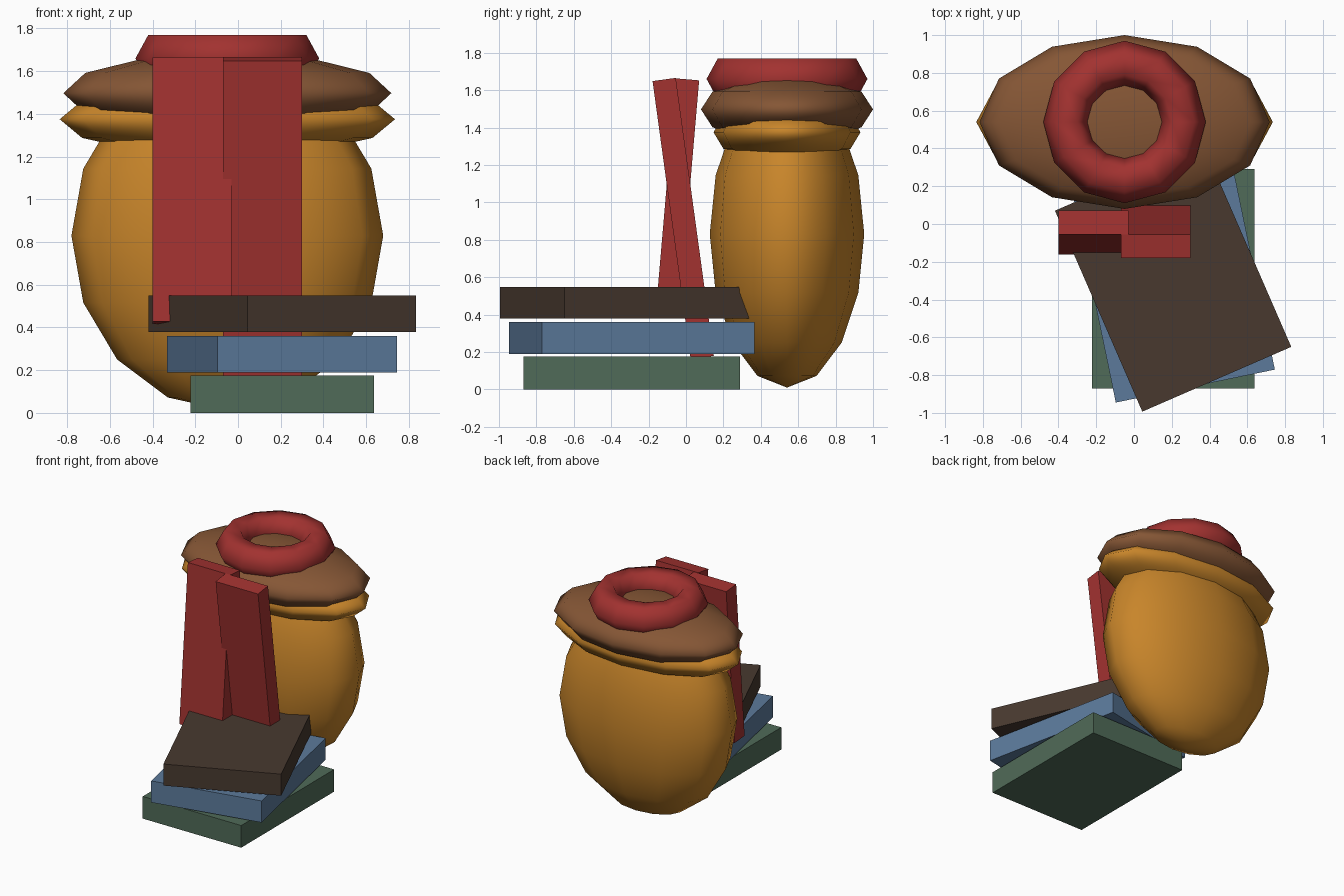
import bpy
from math import radians

if "Cube" in bpy.data.objects:
    bpy.data.objects.remove(bpy.data.objects["Cube"])


def mat(name, rgb):
    lin = [(c / 255 / 12.92 if c < 11 else ((c / 255 + 0.055) / 1.055) ** 2.4) for c in rgb]
    m = bpy.data.materials.new(name)
    m.diffuse_color = (*lin, 1)
    m.use_nodes = True
    m.node_tree.nodes["Principled BSDF"].inputs["Base Color"].default_value = m.diffuse_color
    return m


GOLD = mat("gold", (200, 133, 42))
BROWN = mat("brown", (133, 86, 53))
RED = mat("red", (162, 50, 48))
DARK = mat("dark_brown", (72, 57, 47))
BLUE = mat("blue", (92, 122, 155))
GREEN = mat("green", (80, 107, 88))


def finish(name, material, smooth=False):
    o = bpy.context.object
    o.name = o.data.name = name
    o.data.materials.append(material)
    if smooth:
        bpy.ops.object.shade_smooth()
    return o


def box(name, loc, size, material, rx=0, rz=0):
    bpy.ops.mesh.primitive_cube_add(size=1, location=loc, rotation=(radians(rx), 0, radians(rz)))
    bpy.context.object.scale = size
    return finish(name, material)


def ellipsoid(name, z, radii, rings, material):
    bpy.ops.mesh.primitive_uv_sphere_add(segments=12, ring_count=rings, radius=1,
                                         location=(-0.05, 0.54, z))
    bpy.context.object.scale = radii
    return finish(name, material, True)


# Stack of three books, each turned a little further
for name, z, h, turn, m in (("bottom_book", 0.0875, 0.175, 0, GREEN),
                            ("middle_book", 0.275, 0.17, 11.7, BLUE),
                            ("top_book", 0.464, 0.17, 23.5, DARK)):
    box(name, (0.207, -0.29, z), (0.86, 1.16, h), m, rz=turn)

# Two crossed upright slabs
box("left_slab", (-0.215, -0.045, 1.04), (0.37, 0.125, 1.24), RED, rx=-4.9)
box("right_slab", (0.115, -0.015, 0.914), (0.37, 0.125, 1.50), RED, rx=7.8)

# Jar: body, rim and lid
ellipsoid("jar_body", 0.83, (0.73, 0.413, 0.82), 8, GOLD)
ellipsoid("jar_rim", 1.375, (0.785, 0.393, 0.175), 6, GOLD)
ellipsoid("jar_lid", 1.497, (0.768, 0.46, 0.19), 6, BROWN)

# Ring handle on the lid
bpy.ops.mesh.primitive_torus_add(major_segments=12, minor_segments=6, major_radius=0.31,
                                 minor_radius=0.12, location=(-0.05, 0.54, 1.66))
bpy.context.object.scale = (1, 1, 1.06)
finish("lid_ring", RED, True)
